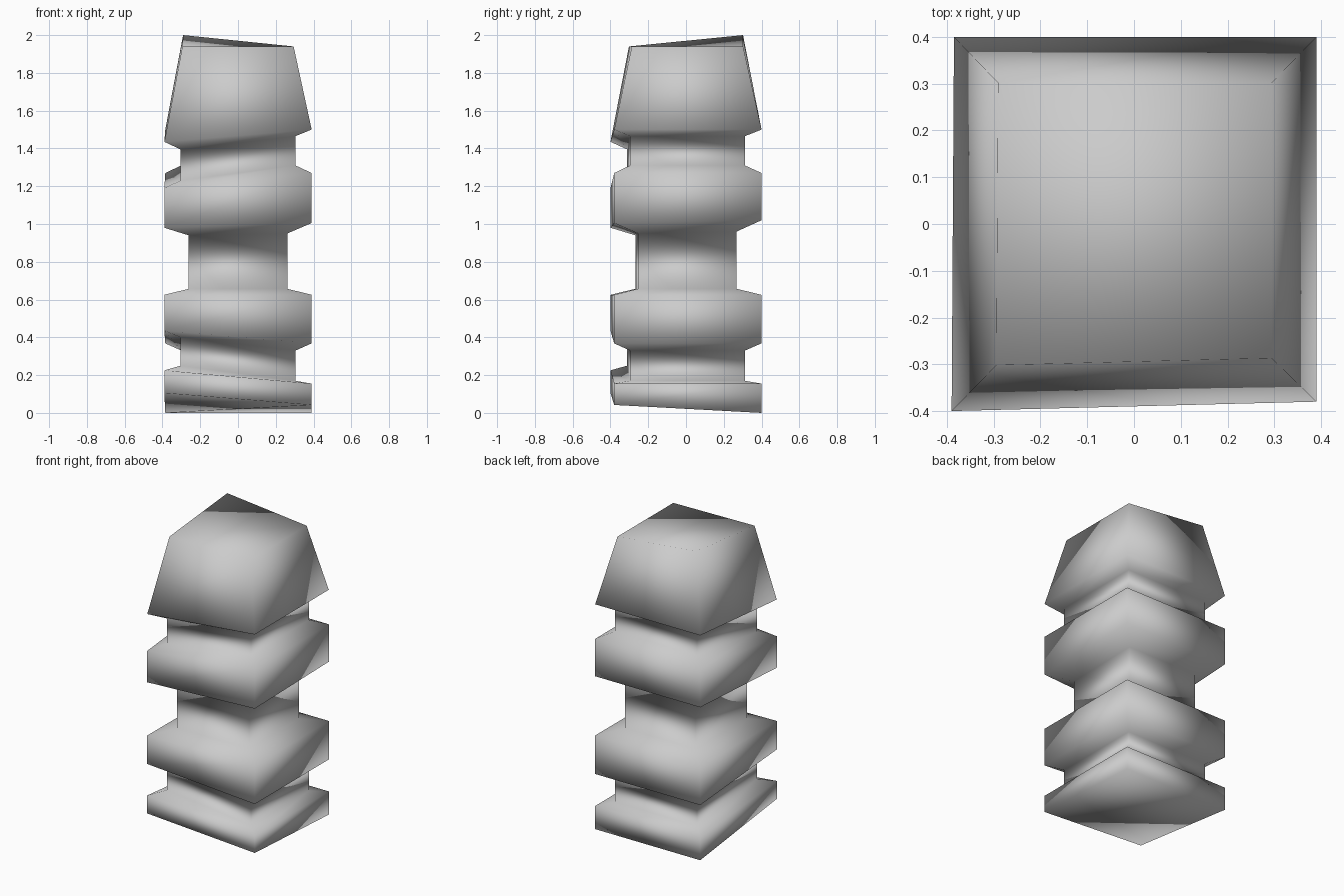
import bpy
import bmesh

default_cube = bpy.data.objects.get("Cube")
if default_cube:
    bpy.data.objects.remove(default_cube, do_unlink=True)

# Single stone-like grey
grey = bpy.data.materials.new("light_grey")
grey.use_nodes = True
grey.diffuse_color = (0.6, 0.6, 0.6, 1)
shader = next(n for n in grey.node_tree.nodes if n.type == "BSDF_PRINCIPLED")
shader.inputs["Base Color"].default_value = grey.diffuse_color

# Slightly uneven square cross-section: front right, front left, back left, back right
CORNERS = ((-0.39, -0.40), (0.39, -0.38), (0.39, 0.40), (-0.385, 0.40))
COLLAR, GROOVE, WAIST, CROWN = 1.0, 0.78, 0.67, 0.755

# Each ring: size, height, then height shift at the four corners in order
RINGS = (
    (COLLAR, 0.00, (0.105, 0.042, 0, 0)),     # foot, underside
    (COLLAR, 0.155, (0.07, 0, 0, 0)),         # foot, upper edge
    (GROOVE, 0.17, (0.08, 0, 0, 0)),          # lower groove
    (GROOVE, 0.33, (0.07, 0, 0, 0)),
    (COLLAR, 0.368, (0.067, 0, 0, 0)),        # lower collar
    (COLLAR, 0.625, (0, 0, 0, 0)),
    (WAIST, 0.657, (0, 0, 0, 0)),             # waist
    (WAIST, 0.96, (-0.02, -0.01, 0, 0)),
    (COLLAR, 1.02, (-0.04, -0.015, 0, 0)),    # upper collar
    (COLLAR, 1.27, (-0.08, 0, 0, 0)),
    (GROOVE, 1.31, (-0.08, 0, 0, 0)),         # upper groove
    (GROOVE, 1.465, (-0.07, 0, 0, 0)),
    (COLLAR, 1.50, (-0.065, 0, 0, 0)),        # head
    (CROWN, 1.94, (0, 0, 0, 0.06)),
)

# Loft the rings into one closed column
bm = bmesh.new()
loops = []
for size, height, shifts in RINGS:
    loops.append([bm.verts.new((x * size, y * size, height + shift))
                  for (x, y), shift in zip(CORNERS, shifts)])
for low, high in zip(loops, loops[1:]):
    for i in range(4):
        j = (i + 1) % 4
        bm.faces.new((low[i], low[j], high[j], high[i]))

# Folded end caps
a, b, c, d = loops[0]
bm.faces.new((a, d, b))
bm.faces.new((b, d, c))
a, b, c, d = loops[-1]
bm.faces.new((a, b, c))
bm.faces.new((a, c, d))
bmesh.ops.recalc_face_normals(bm, faces=bm.faces)
for face in bm.faces:
    face.smooth = True

mesh = bpy.data.meshes.new("carved_column")
bm.to_mesh(mesh)
bm.free()
mesh.materials.append(grey)
column = bpy.data.objects.new("carved_column", mesh)
bpy.context.collection.objects.link(column)
